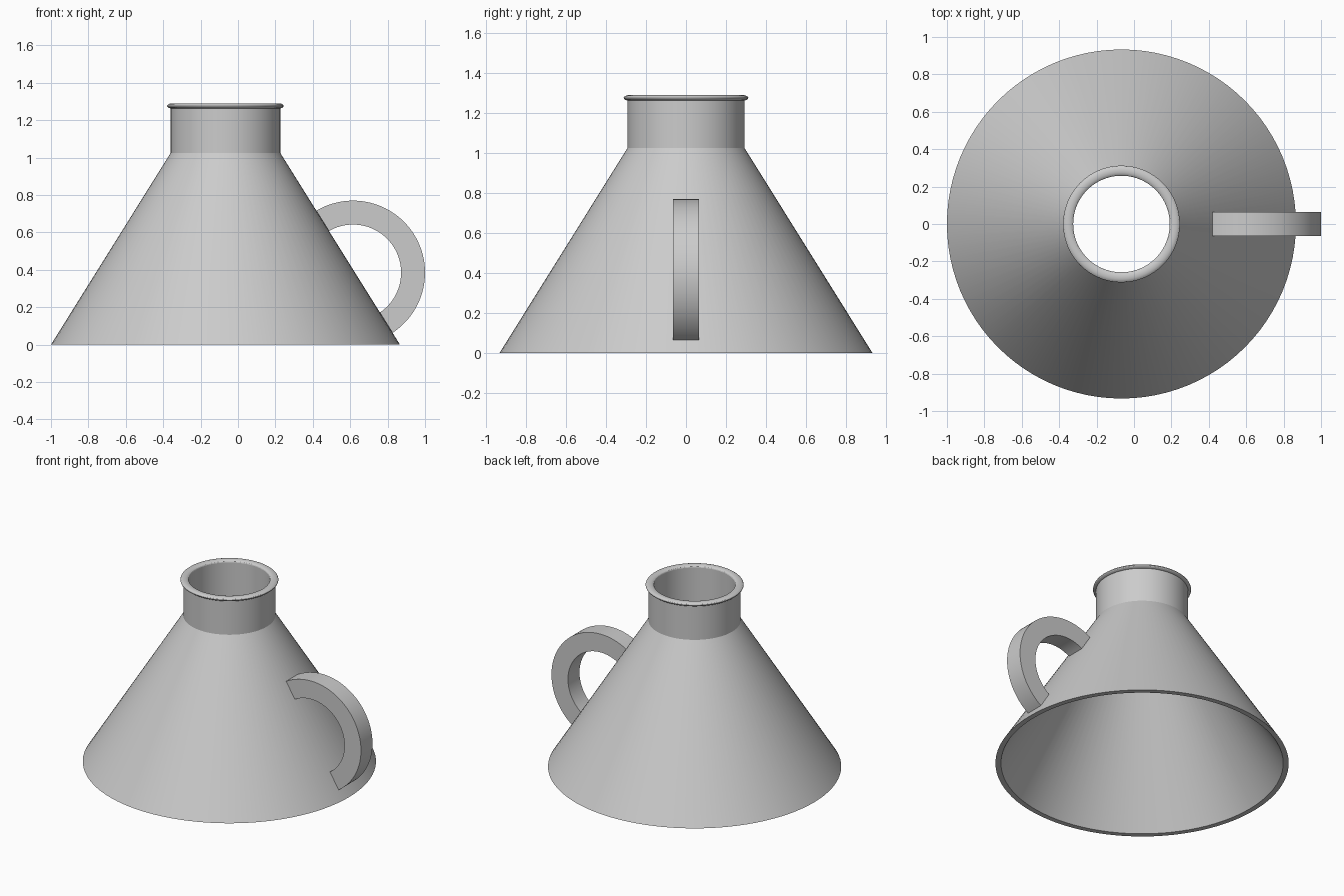
import bpy, bmesh, math
from mathutils import Vector, Matrix

cube = bpy.data.objects.get("Cube")
if cube:
    bpy.data.objects.remove(cube, do_unlink=True)

AXIS_X = -0.067
BASE_R, NECK_R, SHOULDER_Z = 0.933, 0.293, 1.025
WALL = 0.035

grey = bpy.data.materials.new("plain_grey")
grey.use_nodes = True
grey.diffuse_color = (0.6, 0.6, 0.6, 1)
grey.node_tree.nodes["Principled BSDF"].inputs["Base Color"].default_value = (0.6, 0.6, 0.6, 1)


def lathe(profile, steps):
    """Spin a closed (radius, height) profile around z."""
    bm = bmesh.new()
    rings = []
    for i in range(steps):
        a = math.tau * i / steps
        rings.append([bm.verts.new((r * math.cos(a), r * math.sin(a), z)) for r, z in profile])
    n = len(profile)
    for i in range(steps):
        a, b = rings[i], rings[(i + 1) % steps]
        for j in range(n):
            k = (j + 1) % n
            bm.faces.new((a[j], b[j], b[k], a[k]))
    bmesh.ops.recalc_face_normals(bm, faces=bm.faces)
    return bm


def finish(bm, name, location):
    mesh = bpy.data.meshes.new(name)
    bm.to_mesh(mesh)
    bm.free()
    mesh.materials.append(grey)
    obj = bpy.data.objects.new(name, mesh)
    obj.location = location
    bpy.context.collection.objects.link(obj)
    bpy.ops.object.select_all(action='DESELECT')
    obj.select_set(True)
    bpy.context.view_layer.objects.active = obj
    bpy.ops.object.shade_smooth_by_angle(angle=math.radians(30))
    return obj


# Hollow cone with a straight neck, open at both ends
inner = NECK_R - WALL
body = [(BASE_R, 0), (NECK_R, SHOULDER_Z), (NECK_R, 1.276),
        (inner, 1.276), (inner, SHOULDER_Z), (BASE_R - WALL, 0)]
finish(lathe(body, 96), "funnel_body", (AXIS_X, 0, 0))

# Rounded, flattened lip around the mouth
lip = [(0.285 + 0.027 * math.cos(math.tau * i / 16),
        1.276 + 0.014 * math.sin(math.tau * i / 16)) for i in range(16)]
finish(lathe(lip, 96), "mouth_lip", (AXIS_X, 0, 0))

# Flat ring handle, sliced off along the slope of the cone
centre = Vector((0.615, 0, 0.385))
bm = lathe([(0.385, -0.064), (0.385, 0.064), (0.257, 0.064), (0.257, -0.064)], 96)
bm.transform(Matrix.Rotation(math.radians(90), 4, 'X'))
slope_normal = Vector((SHOULDER_Z, 0, BASE_R - NECK_R)).normalized()
foot = Vector((AXIS_X + BASE_R, 0, 0)) - centre
bmesh.ops.bisect_plane(bm, geom=bm.verts[:] + bm.edges[:] + bm.faces[:],
                       plane_co=foot, plane_no=slope_normal, clear_inner=True)
bmesh.ops.holes_fill(bm, edges=[e for e in bm.edges if e.is_boundary], sides=0)
bmesh.ops.recalc_face_normals(bm, faces=bm.faces)
finish(bm, "handle", centre)
